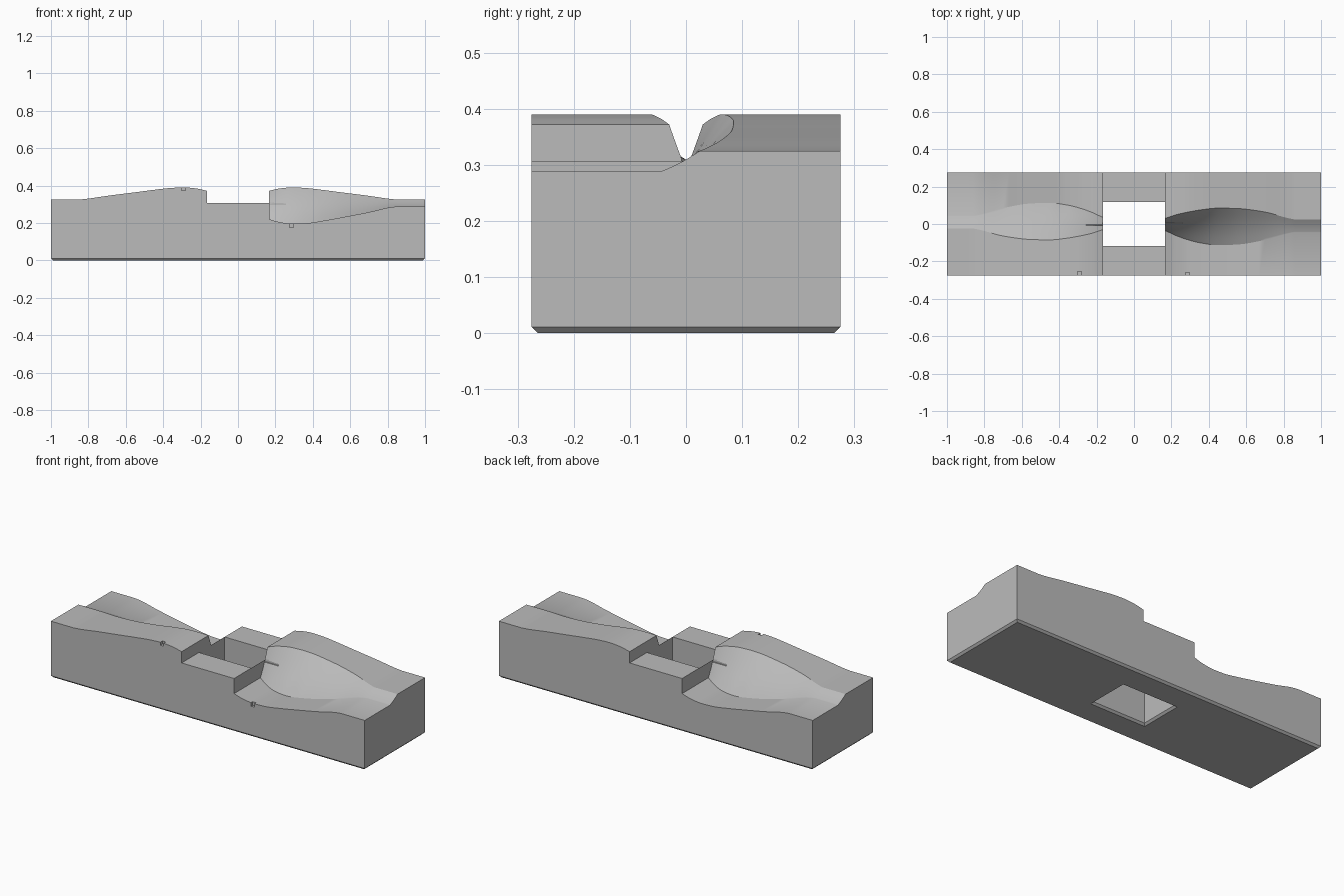
import bpy, bmesh, math
from mathutils import Matrix

cube = bpy.data.objects.get("Cube")
if cube:
    bpy.data.objects.remove(cube, do_unlink=True)

GREY = (0.5, 0.5, 0.5, 1)
mat = bpy.data.materials.new("plain grey")
mat.use_nodes = True
mat.diffuse_color = GREY
mat.node_tree.nodes["Principled BSDF"].inputs["Base Color"].default_value = GREY

DEPTH = 0.275      # half depth of the block
CHAMFER = 0.011    # chamfer around the base
HUB_X = 0.167      # half length of the hub recess
HUB_Z = 0.307

# Blade stations: x, low ledge z, high ledge z, low edge y, high edge y
STATIONS = [
    (HUB_X, .22, .372, -.035, .03),
    (.22, .205, .384, -.06, .048),
    (.29, .196, .39, -.085, .064),
    (.36, .198, .387, -.102, .076),
    (.45, .211, .377, -.113, .085),
    (.55, .229, .364, -.11, .083),
    (.7, .258, .345, -.085, .064),
    (.83, .286, .327, -.05, .03),
    (.86, .288, .325, -.045, .025),
    (1, .288, .325, -.045, .025),
]


def make_object(name, bm):
    bmesh.ops.recalc_face_normals(bm, faces=bm.faces)
    mesh = bpy.data.meshes.new(name)
    bm.to_mesh(mesh)
    bm.free()
    mesh.materials.append(mat)
    obj = bpy.data.objects.new(name, mesh)
    bpy.context.collection.objects.link(obj)
    return obj


def loft(name, rings):
    """Skin a list of closed point loops and cap both ends."""
    bm = bmesh.new()
    loops = [[bm.verts.new(p) for p in ring] for ring in rings]
    n = len(loops[0])
    for a, b in zip(loops, loops[1:]):
        for i in range(n):
            j = (i + 1) % n
            bm.faces.new((a[i], a[j], b[j], b[i]))
    bm.faces.new(loops[0])
    bm.faces.new(loops[-1])
    return make_object(name, bm)


def box(name, x, y, z):
    corners = ((0, 0), (1, 0), (1, 1), (0, 1))
    return loft(name, [[(x[i], y[j], h) for i, j in corners] for h in z])


def tangents(col, xs):
    """Monotone slopes, so the curves never overshoot."""
    d = [(col[i + 1] - col[i]) / (xs[i + 1] - xs[i]) for i in range(len(xs) - 1)]
    mid = [2 * a * b / (a + b) if a * b > 0 else 0 for a, b in zip(d, d[1:])]
    return [d[0]] + mid + [d[-1]]


def smooth_stations(steps):
    cols = list(zip(*STATIONS))
    xs = cols[0]
    slopes = [tangents(c, xs) for c in cols]
    out = []
    for i in range(len(xs) - 1):
        h = xs[i + 1] - xs[i]
        for s in range(steps):
            t = s / steps
            e = t * t * (3 - 2 * t)
            out.append([c[i] * (1 - e) + c[i + 1] * e
                        + h * t * (1 - t) * ((1 - t) * m[i] - t * m[i + 1])
                        for c, m in zip(cols, slopes)])
    # Extra station where the end chamfer of the base starts
    out.append([1 - CHAMFER, *STATIONS[-1][1:]])
    out.append(list(STATIONS[-1]))
    return out


def blade_ring(x, low, high, y_low, y_high, n=16):
    end = x > 1 - CHAMFER / 2
    foot = CHAMFER if end else 0
    inset = DEPTH - (0.001 if end else CHAMFER)
    ring = [(x, -DEPTH, CHAMFER), (x, -DEPTH, low)]
    for k in range(n + 1):
        t = k / n
        rise = t - 0.07 * math.sin(math.pi * t)
        ring.append((x, y_low + (y_high - y_low) * t, low + (high - low) * rise))
    return ring + [(x, DEPTH, high), (x, DEPTH, CHAMFER),
                   (x, inset, foot), (x, -inset, foot)]


def cut(obj, cutter):
    mod = obj.modifiers.new("cut", "BOOLEAN")
    mod.operation = "DIFFERENCE"
    mod.solver = "EXACT"
    mod.object = cutter
    bpy.context.view_layer.objects.active = obj
    bpy.ops.object.modifier_apply(modifier=mod.name)


# Two ends of the forming block, the second turned half a circle
rings = [blade_ring(*s) for s in smooth_stations(5)]
end_left = loft("blade_form_left", rings)
end_right = loft("blade_form_right", rings)
turn = Matrix.Rotation(math.pi, 4, "Z")
end_right.data.transform(turn)

# Hub bridge between the ends
hub_profile = [(-DEPTH, CHAMFER), (-DEPTH, HUB_Z), (DEPTH, HUB_Z), (DEPTH, CHAMFER),
               (DEPTH - CHAMFER, 0), (CHAMFER - DEPTH, 0)]
hub = loft("hub_bridge", [[(x, y, z) for y, z in hub_profile]
                          for x in (-HUB_X - .0005, HUB_X + .0005)])

# Hub opening cutter, flared at the base
hx, hy, c = HUB_X - .0003, .117, CHAMFER
opening = loft("opening_cutter", [
    [(sx * (hx + g), sy * (hy + g), z) for sx, sy in ((-1, -1), (1, -1), (1, 1), (-1, 1))]
    for z, g in ((-c, 2 * c), (c, 0), (.6, 0))])
cutters = [opening]
for part in (hub, end_left, end_right):
    cut(part, opening)

# Thin alignment slots at the blade roots
slot = box("slot_cutter", (.1, .257), (-.001, .008), (.296, .36))
cut(end_left, slot)
slot_turned = box("slot_cutter_turned", (-.257, -.1), (-.008, .001), (.296, .36))
cut(end_right, slot_turned)

# Small index notches on the front edge
notch_low = box("notch_low_cutter", (.275, .297), (-.3, -DEPTH + .015), (.176, .25))
cut(end_left, notch_low)
notch_high = box("notch_high_cutter", (-.303, -.281), (-.3, -DEPTH + .02), (.373, .45))
cut(end_right, notch_high)

for helper in cutters + [slot, slot_turned, notch_low, notch_high]:
    bpy.data.objects.remove(helper, do_unlink=True)

# Soft blade faces with crisp edges
bpy.ops.object.select_all(action="DESELECT")
for part in (hub, end_left, end_right):
    part.select_set(True)
bpy.context.view_layer.objects.active = hub
bpy.ops.object.shade_smooth_by_angle(angle=math.radians(25))
